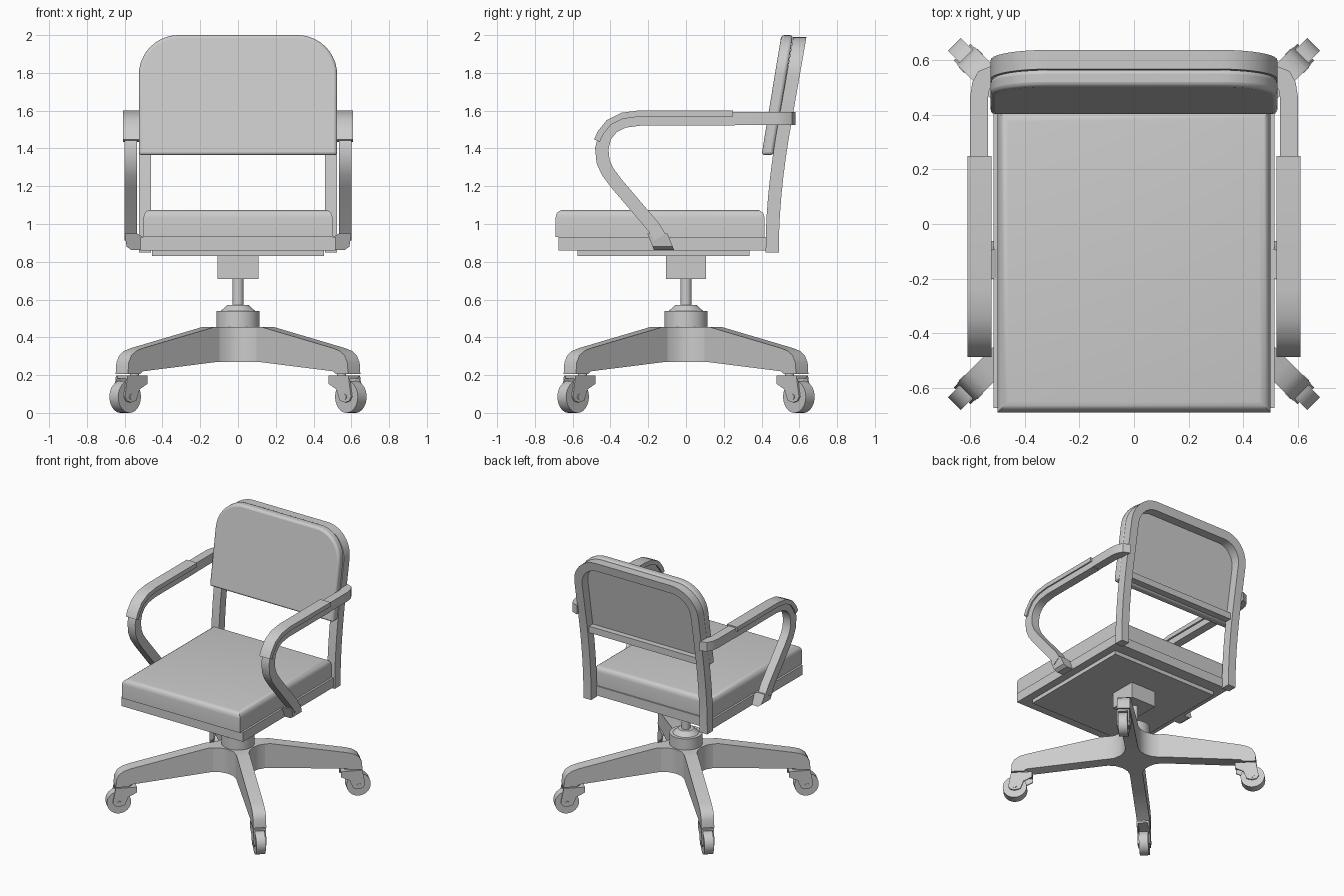
import bpy, bmesh, math
from mathutils import Matrix, Vector

if "Cube" in bpy.data.objects:
    bpy.data.objects.remove(bpy.data.objects["Cube"])


def finish(name, bm):
    bmesh.ops.recalc_face_normals(bm, faces=bm.faces)
    me = bpy.data.meshes.new(name)
    bm.to_mesh(me)
    bm.free()
    ob = bpy.data.objects.new(name, me)
    bpy.context.collection.objects.link(ob)
    return ob


def box(name, x0, x1, y0, y1, z0, z1, bevel=0):
    """Box; bevel rounds only the top rim."""
    bm = bmesh.new()
    size = Vector((x1 - x0, y1 - y0, z1 - z0))
    mid = Vector((x0 + x1, y0 + y1, z0 + z1)) / 2
    bmesh.ops.create_cube(bm, size=1, matrix=Matrix.Translation(mid) @ Matrix.Diagonal(size).to_4x4())
    if bevel:
        rim = [e for e in bm.edges if all(v.co.z > mid.z for v in e.verts)]
        bmesh.ops.bevel(bm, geom=rim, offset=bevel, segments=4, profile=0.5, affect='EDGES')
    return finish(name, bm)


def prism(name, pts, lo, hi, fn):
    """Extrude a 2D outline from lo to hi; fn(u, v, w) maps to 3D."""
    bm = bmesh.new()
    a = [bm.verts.new(fn(u, v, lo)) for u, v in pts]
    b = [bm.verts.new(fn(u, v, hi)) for u, v in pts]
    bm.faces.new(a)
    bm.faces.new(b[::-1])
    for i in range(len(pts)):
        j = (i + 1) % len(pts)
        bm.faces.new((a[i], b[i], b[j], a[j]))
    return finish(name, bm)


def strip(name, path, left, right, lo, hi, fn):
    """Rectangular bar along a 2D path, offset left/right of it."""
    P = [Vector(p) for p in path]
    bm = bmesh.new()
    rings = []
    for i, p in enumerate(P):
        d0 = (p - P[max(i - 1, 0)]).normalized()
        d1 = (P[min(i + 1, len(P) - 1)] - p).normalized()
        d = (d0 + d1).normalized()
        n = Vector((-d.y, d.x)) / max(0.5, d.dot(d1 if d1.length else d0))
        l, r = p + n * left, p + n * right
        rings.append([bm.verts.new(fn(q.x, q.y, w)) for q, w in ((l, lo), (l, hi), (r, hi), (r, lo))])
    for a, b in zip(rings, rings[1:]):
        for i in range(4):
            j = (i + 1) % 4
            bm.faces.new((a[i], a[j], b[j], b[i]))
    bm.faces.new(rings[0])
    bm.faces.new(rings[-1][::-1])
    return finish(name, bm)


def lathe(name, r1, r2, h, mat, seg=32):
    bm = bmesh.new()
    bmesh.ops.create_cone(bm, cap_ends=True, segments=seg, radius1=r1, radius2=r2, depth=h, matrix=mat)
    return finish(name, bm)


def upright(name, r1, r2, z0, z1):
    return lathe(name, r1, r2, z1 - z0, Matrix.Translation((0, 0, (z0 + z1) / 2)))


def arch(w, top, rad, n=10):
    """Rounded top from the left side to the right side."""
    right = [(w - rad + rad * math.cos(t), top - rad + rad * math.sin(t))
             for t in (math.pi / 2 * i / n for i in range(n + 1))]
    return [(-x, z) for x, z in right] + right[::-1]


# Seat
box("seat_cushion", -.5, .5, -.69, .415, .93, 1.075, bevel=.04)
box("seat_tray", -.515, .515, -.675, .425, .86, .932)
box("seat_underplate", -.455, .455, -.575, .335, .83, .862)
box("tilt_block", -.108, .108, -.105, .105, .71, .832)

# Column and hub
upright("column", .03, .03, .5, .72)
upright("hub_collar", .115, .115, .44, .54)
upright("hub_cone", .09, .055, .54, .572)
hub = []
for k in range(4):
    c, s = math.cos(k * math.pi / 2), math.sin(k * math.pi / 2)
    for x, y in ((-.1, -.164), (-.055, -.135), (0, -.126), (.055, -.135), (.1, -.164)):
        hub.append((x * c - y * s, x * s + y * c))
prism("base_hub", hub, .27, .455, lambda u, v, w: (u, v, w))

# Base legs and casters on the diagonals
LEG = [(.12, .455), (.22, .455), (.76, .342), (.81, .327), (.845, .303), (.865, .265),
       (.87, .205), (.78, .205), (.76, .22), (.2, .27), (.12, .27)]
FORK = [(.72, .197), (.87, .197), (.89, .085), (.875, .063), (.845, .055), (.805, .065),
        (.78, .125), (.72, .155)]
for k in range(4):
    ang = math.pi / 4 + k * math.pi / 2
    rot = Matrix.Rotation(ang, 4, 'Z')
    radial = lambda u, v, w, m=rot: m @ Vector((u, w, v))
    prism("base_leg", LEG, -.046, .046, radial)
    for s in (-1, 1):
        prism("caster_fork", FORK, s * .034, s * .044, radial)
    prism("caster_bridge", [(.72, .182), (.87, .182), (.87, .197), (.72, .197)], -.044, .044, radial)
    lathe("caster_stem", .025, .025, .04, rot @ Matrix.Translation((.775, 0, .205)), 16)
    turn = Matrix.Rotation(math.pi / 2, 4, 'X')
    lathe("caster_wheel", .085, .085, .066, rot @ Matrix.Translation((.845, 0, .085)) @ turn)
    lathe("caster_axle", .014, .014, .098, rot @ Matrix.Translation((.845, 0, .085)) @ turn, 12)


# Back frame: an inverted U, curved backwards with height
def lean(z):
    if z > 1.5:
        return .517 + (z - 1.5) * .175
    t = max(0, (z - .9) / .6)
    return .457 + .06 * t ** 1.75


levels = [.85, .95, 1.05, 1.15, 1.25, 1.35, 1.45, 1.55, 1.65]
frame_path = [(-.525, z) for z in levels] + arch(.525, 1.99, .21) + [(.525, z) for z in levels[::-1]]
strip("back_frame", frame_path, 0, -.065, -.035, .035, lambda u, v, w: (u, lean(v) + w, v))
box("back_crossbar", -.47, .47, .455, .515, 1.375, 1.425)

# Back pad
pad = prism("back_pad", [(-.525, 1.365)] + arch(.525, 2, .21) + [(.525, 1.365)], -.062, 0,
            lambda u, v, w: (u, .462 + (v - 1.365) * .165 + w, v))
mod = pad.modifiers.new("soft_edge", 'BEVEL')
mod.width, mod.segments, mod.limit_method, mod.angle_limit = .016, 3, 'ANGLE', math.radians(50)

# Arms, left and right
ARM = [(.26, 1.557), (-.24, 1.557), (-.33, 1.545), (-.39, 1.515), (-.43, 1.465), (-.447, 1.4),
       (-.44, 1.33), (-.415, 1.275), (-.37, 1.215), (-.17, .98), (-.14, .93)]
REST = [(.25, 1.557)] + ARM[1:5] + [(-.445, 1.43)]
REAR = [(.535, .24), (.6, .24), (.6, .47), (.592, .52), (.57, .56), (.52, .58), (.52, .51),
        (.53, .49), (.535, .46)]
FOOT = [(.5, .862), (.565, .862), (.59, .88), (.6, .95), (.535, .95), (.5, .93)]
for s in (-1, 1):
    side = lambda u, v, w, s=s: (s * w, u, v)
    strip("arm_strap", ARM, .036, -.034, .535, .6, side)
    strip("arm_rest_pad", REST, -.012, -.045, .522, .61, side)
    prism("arm_rear", REAR, 1.523, 1.593, lambda u, v, w, s=s: (s * u, v, w))
    prism("arm_foot", FOOT, -.185, -.078, lambda u, v, w, s=s: (s * u, w - (v - .9) * .4, v))

bpy.ops.object.select_all(action='SELECT')
bpy.context.view_layer.objects.active = pad
bpy.ops.object.shade_smooth_by_angle(angle=math.radians(32))
